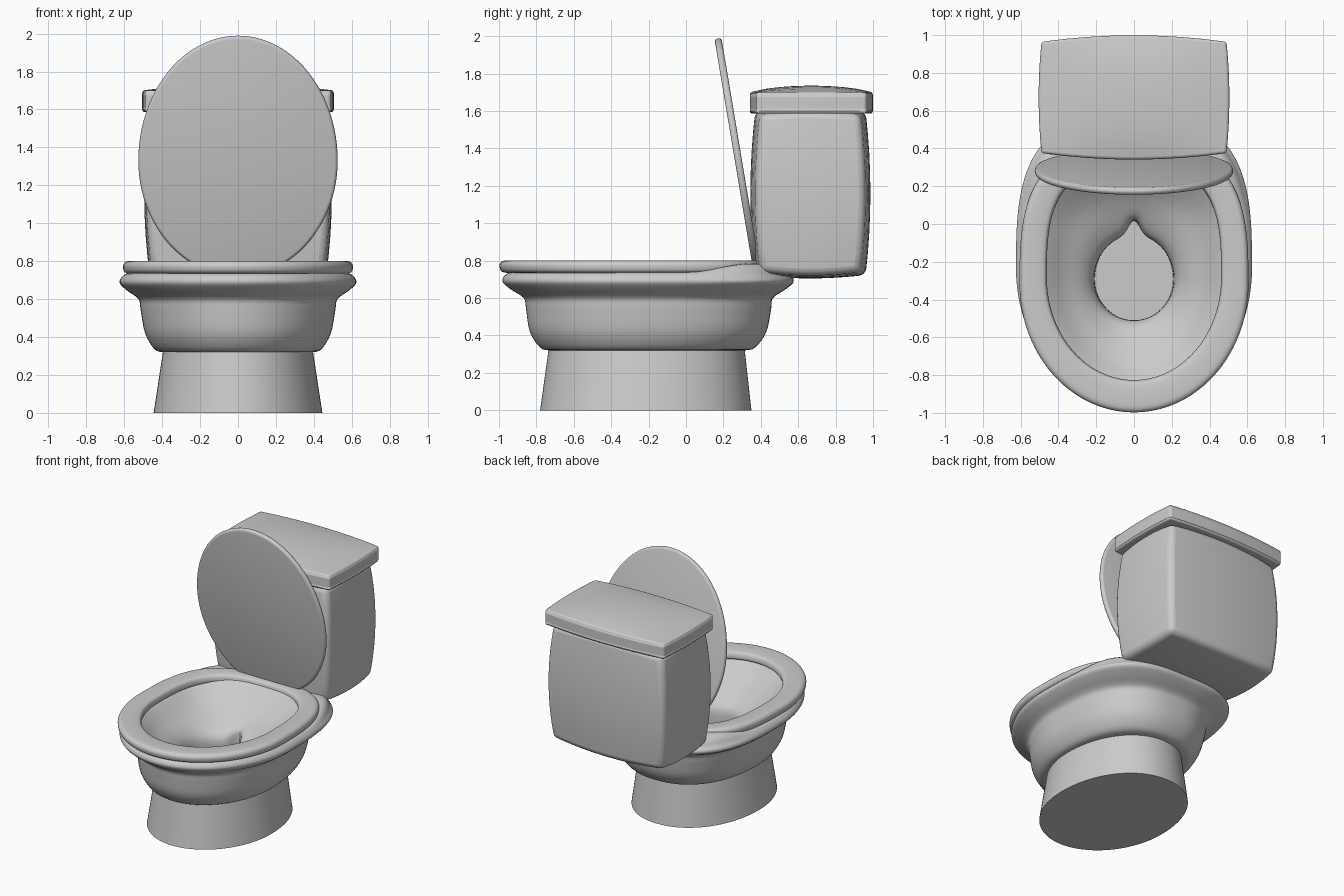
import bpy, bmesh, math

if "Cube" in bpy.data.objects:
    bpy.data.objects.remove(bpy.data.objects["Cube"])

mat = bpy.data.materials.new("porcelain grey")
mat.diffuse_color = (0.6, 0.6, 0.6, 1)
mat.use_nodes = True
mat.node_tree.nodes["Principled BSDF"].inputs["Base Color"].default_value = mat.diffuse_color


def finish(name, bm, angle=40):
    bmesh.ops.recalc_face_normals(bm, faces=bm.faces)
    me = bpy.data.meshes.new(name)
    bm.to_mesh(me)
    bm.free()
    me.materials.append(mat)
    ob = bpy.data.objects.new(name, me)
    bpy.context.collection.objects.link(ob)
    bpy.ops.object.select_all(action='DESELECT')
    ob.select_set(True)
    bpy.context.view_layer.objects.active = ob
    bpy.ops.object.shade_smooth_by_angle(angle=math.radians(angle))
    return ob


def smooth_rows(rows, steps, closed):
    """Catmull-Rom interpolation of profile rows."""
    n, out = len(rows), []
    get = (lambda i: rows[i % n]) if closed else (lambda i: rows[min(max(i, 0), n - 1)])
    for i in range(n if closed else n - 1):
        for s in range(steps):
            t = s / steps
            out.append([0.5 * (2 * b + (c - a) * t + (2 * a - 5 * b + 4 * c - d) * t * t
                               + (3 * b - a - 3 * c + d) * t ** 3)
                        for a, b, c, d in zip(get(i - 1), get(i), get(i + 1), get(i + 2))])
    return out if closed else out + [rows[-1]]


def loft(name, rows, steps=4, closed=False, tweak=None, segs=96):
    """Rows: half width, front y, back y, z, squareness of the back half."""
    bm = bmesh.new()
    rings = []
    for k, (hx, y0, y1, z, n) in enumerate(smooth_rows(rows, steps, closed)):
        yc = y0 + (y1 - y0) * 0.48
        ring = []
        for i in range(segs):
            a = 2 * math.pi * i / segs
            c, s = math.cos(a), math.sin(a)
            e = 2 / n if s > 0 else 1
            x = hx * math.copysign(abs(c) ** e, c)
            y = yc + (y1 - yc if s > 0 else yc - y0) * math.copysign(abs(s) ** e, s)
            p = (x, y, z)
            ring.append(bm.verts.new(tweak(p, k / steps, s) if tweak else p))
        rings.append(ring)
    pairs = list(zip(rings, rings[1:])) + ([(rings[-1], rings[0])] if closed else [])
    for a, b in pairs:
        for i in range(segs):
            j = (i + 1) % segs
            bm.faces.new((a[i], a[j], b[j], b[i]))
    if not closed:
        bm.faces.new(rings[0])
        bm.faces.new(rings[-1])
    return finish(name, bm)


# pedestal
loft("pedestal", [(.445, -.78, .35, 0, 2.1), (.39, -.73, .31, .36, 2.1)], steps=1)


# bowl: outside, rim and hollow inside; rear deck rises, drain has a notch
def bowl_tweak(p, k, s):
    x, y, z = p
    if 7 < k < 12:
        t = min(max(y / .35, 0), 1)
        z += .045 * t * t * (3 - 2 * t) * min(1, k - 7, 12 - k)
    if k > 12 and s > 0:
        y += .075 * min(1, k - 12) * math.exp(-(x / .04) ** 2)
    return x, y, z


loft("bowl", [
    (.39, -.73, .31, .32, 2.2), (.44, -.78, .37, .335, 2.3), (.49, -.835, .43, .42, 2.4),
    (.513, -.855, .455, .54, 2.5), (.525, -.868, .465, .60, 2.6), (.585, -.935, .53, .645, 2.8),
    (.624, -.98, .575, .685, 3), (.61, -.97, .56, .72, 3), (.575, -.93, .51, .738, 3),
    (.49, -.85, .34, .738, 3), (.455, -.82, .30, .72, 3), (.37, -.74, .20, .65, 2.6),
    (.27, -.61, .05, .58, 2.2), (.22, -.52, -.05, .51, 2), (.208, -.51, -.055, .40, 2)],
    tweak=bowl_tweak)

# seat ring
loft("seat", [
    (.606, -.997, .42, .768, 3), (.594, -.985, .41, .795, 3), (.56, -.945, .38, .802, 3),
    (.49, -.86, .33, .798, 3), (.466, -.832, .31, .782, 3), (.474, -.84, .315, .74, 3),
    (.585, -.97, .405, .736, 3)], closed=True)

# raised lid, a tilted rounded disc
tilt = math.radians(9.5)


def lid_tweak(p, k, s):
    x, v, d = p
    return (x, .277 - v * math.sin(tilt) + d * math.cos(tilt),
            1.355 + v * math.cos(tilt) + d * math.sin(tilt))


loft("lid", [
    (.508, -.625, .625, -.019, 2), (.519, -.636, .636, -.015, 2), (.525, -.642, .642, -.004, 2),
    (.525, -.642, .642, .004, 2), (.519, -.636, .636, .015, 2), (.508, -.625, .625, .019, 2)],
    steps=2, tweak=lid_tweak)


def bulged_box(name, shape, bevel):
    bm = bmesh.new()
    bmesh.ops.create_cube(bm, size=2)
    bmesh.ops.subdivide_edges(bm, edges=bm.edges[:], cuts=7, use_grid_fill=True)
    for v in bm.verts:
        v.co = shape(*v.co)
    ob = finish(name, bm, 40)
    m = ob.modifiers.new("Rounded edges", 'BEVEL')
    m.width, m.segments, m.limit_method, m.angle_limit = bevel, 4, 'ANGLE', math.radians(45)
    return ob


# cistern with barrel sides
bulged_box("tank", lambda u, v, w: (
    .495 * u * (1 - .03 * v * v - .06 * w * w),
    .665 + .321 * v * (1 - .09 * u * u - .08 * w * w),
    1.16 + .455 * w * (1 - .04 * (u * u + v * v))), .035)

# cistern cover with domed top
bulged_box("tank_cover", lambda u, v, w: (
    .505 * u * (1 - .03 * v * v),
    .67 + .329 * v * (1 - .105 * u * u),
    1.643 + .057 * w + (.036 * (1 - u * u) * (1 - v * v) ** .8 if w > .99 else 0)), .022)
